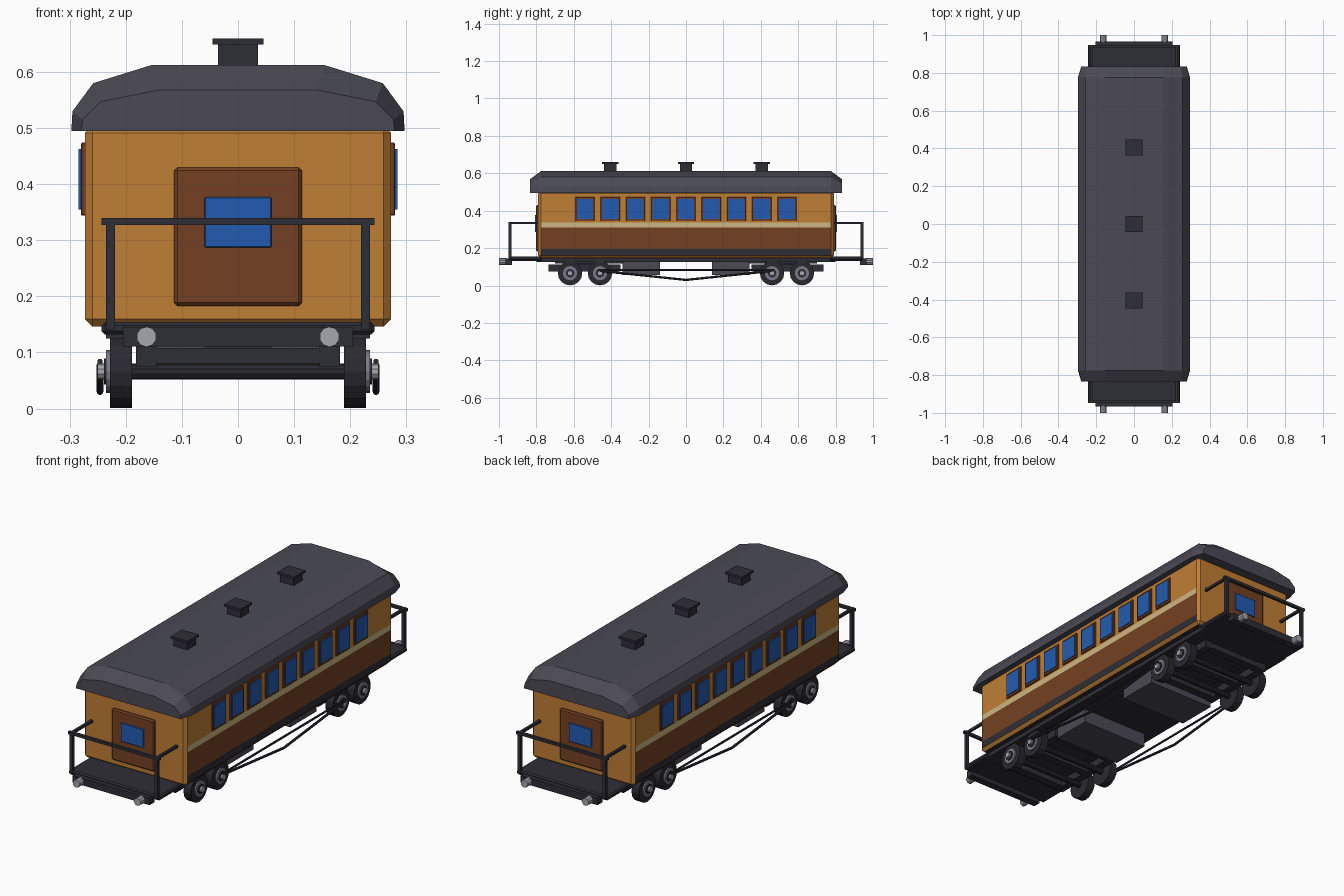
import bpy, bmesh, math
from mathutils import Vector, Matrix

if "Cube" in bpy.data.objects:
    bpy.data.objects.remove(bpy.data.objects["Cube"])


def material(name, r, g, b):
    m = bpy.data.materials.new(name)
    m.diffuse_color = (r, g, b, 1)
    m.use_nodes = True
    m.node_tree.nodes["Principled BSDF"].inputs["Base Color"].default_value = m.diffuse_color
    return m


ORANGE = material("orange paint", 0.53, 0.21, 0.035)
BROWN = material("brown paint", 0.175, 0.053, 0.016)
CREAM = material("cream stripe", 0.62, 0.47, 0.23)
BLUE = material("blue glass", 0.016, 0.105, 0.44)
ROOF = material("roof grey", 0.070, 0.068, 0.090)
DARK = material("dark iron", 0.027, 0.027, 0.037)
TYRE = material("black iron", 0.022, 0.022, 0.028)
HUB = material("hub grey", 0.20, 0.195, 0.25)
STEEL = material("light steel", 0.38, 0.38, 0.43)


def finish(name, bm, *mats):
    bmesh.ops.recalc_face_normals(bm, faces=bm.faces)
    me = bpy.data.meshes.new(name)
    bm.to_mesh(me)
    bm.free()
    for m in mats:
        me.materials.append(m)
    ob = bpy.data.objects.new(name, me)
    bpy.context.collection.objects.link(ob)
    return ob


def box_bm(x, y, z, bevel=0):
    """Box from (low, high) ranges on each axis."""
    bm = bmesh.new()
    size = [abs(r[1] - r[0]) for r in (x, y, z)]
    mid = [(r[0] + r[1]) / 2 for r in (x, y, z)]
    bmesh.ops.create_cube(bm, size=1, matrix=Matrix.Translation(mid) @ Matrix.Diagonal((*size, 1)))
    if bevel:
        bmesh.ops.bevel(bm, geom=bm.edges[:], offset=bevel, segments=1, affect='EDGES')
    return bm


def box(name, mat, x, y, z, bevel=0):
    return finish(name, box_bm(x, y, z, bevel), mat)


def rod(name, mat, a, b, r, sides=16):
    """Cylinder between two points."""
    a, b = Vector(a), Vector(b)
    rot = (b - a).to_track_quat('Z', 'Y').to_matrix().to_4x4()
    bm = bmesh.new()
    bmesh.ops.create_cone(bm, cap_ends=True, segments=sides, radius1=r, radius2=r,
                          depth=(b - a).length, matrix=Matrix.Translation((a + b) / 2) @ rot)
    return finish(name, bm, mat)


# Carriage body, with painted bands on the long sides
bm = box_bm((-0.273, 0.273), (-0.79, 0.79), (0.146, 0.505), 0.014)
for z in (0.195, 0.31, 0.337):
    bmesh.ops.bisect_plane(bm, geom=bm.verts[:] + bm.edges[:] + bm.faces[:],
                           plane_co=(0, 0, z), plane_no=(0, 0, 1))
bm.normal_update()
for f in bm.faces:
    z = f.calc_center_median().z
    if abs(f.normal.x) > 0.9:
        f.material_index = 3 if z < 0.195 else 1 if z < 0.31 else 2 if z < 0.337 else 0
    elif f.normal.z < -0.9:
        f.material_index = 3
finish("body", bm, ORANGE, BROWN, CREAM, DARK)

# Roof: lofted arch, drawn in at both ends
full = [(0.297, 0.495), (0.295, 0.53), (0.258, 0.58), (0.155, 0.612)]
small = [(0.279, 0.495), (0.277, 0.515), (0.245, 0.547), (0.14, 0.568)]
bm = bmesh.new()
rings = []
for y, half in ((-0.835, small), (-0.775, full), (0.775, full), (0.835, small)):
    outline = half + [(-x, z) for x, z in reversed(half)]
    rings.append([bm.verts.new((x, y, z)) for x, z in outline])
for a, b in zip(rings, rings[1:]):
    for i in range(8):
        j = (i + 1) % 8
        bm.faces.new((a[i], a[j], b[j], b[i]))
bm.faces.new(rings[0])
bm.faces.new(rings[-1])
finish("roof", bm, ROOF)

# Roof vents
for y in (-0.405, 0, 0.405):
    box("vent_post", DARK, (-0.036, 0.036), (y - 0.033, y + 0.033), (0.60, 0.65))
    box("vent_cap", DARK, (-0.045, 0.045), (y - 0.043, y + 0.043), (0.649, 0.66))

# Side windows
for s in (-1, 1):
    for i in range(-4, 5):
        y = i * 0.135
        box("window_frame", BROWN, (s * 0.270, s * 0.280), (y - 0.051, y + 0.051), (0.344, 0.474), 0.002)
        box("window_glass", BLUE, (s * 0.278, s * 0.284), (y - 0.043, y + 0.043), (0.355, 0.463))

# Floor frame and battery boxes
box("underframe", DARK, (-0.235, 0.235), (-0.80, 0.80), (0.125, 0.15))
for s in (-1, 1):
    box("equipment_box", ROOF, (-0.18, 0.18), (s * 0.14, s * 0.34), (0.057, 0.126))

for s in (-1, 1):
    # End door
    box("end_door", BROWN, (-0.114, 0.114), (s * 0.78, s * 0.803), (0.183, 0.43), 0.006)
    box("door_glass", BLUE, (-0.06, 0.06), (s * 0.80, s * 0.808), (0.287, 0.377), 0.002)

    # End platform with beam and buffers
    box("platform", DARK, (-0.243, 0.243), (s * 0.77, s * 0.945), (0.132, 0.154), 0.006)
    box("buffer_beam", DARK, (-0.205, 0.205), (s * 0.93, s * 0.966), (0.111, 0.145))

    # Railing
    box("top_rail", DARK, (-0.243, 0.243), (s * 0.934, s * 0.948), (0.327, 0.34))
    for x in (-1, 1):
        rod("buffer", STEEL, (x * 0.163, s * 0.96, 0.128), (x * 0.163, s, 0.128), 0.018, 10)
        box("rail_post", DARK, (x * 0.219, x * 0.235), (s * 0.933, s * 0.948), (0.14, 0.335))
        box("side_rail", DARK, (x * 0.221, x * 0.233), (s * 0.79, s * 0.94), (0.328, 0.34))

    # Wheel truck frame
    box("truck_plate", DARK, (-0.12, 0.12), (s * 0.20, s * 0.70), (0.118, 0.127))
    for x in (-1, 1):
        box("truck_side", DARK, (x * 0.145, x * 0.182), (s * 0.35, s * 0.735), (0.075, 0.112))
    for y in (0.37, 0.54, 0.715):
        box("truck_crossbeam", DARK, (-0.15, 0.15), (s * (y - 0.02), s * (y + 0.02)), (0.08, 0.108))
    box("truck_pivot", DARK, (-0.06, 0.06), (s * 0.50, s * 0.58), (0.10, 0.13))

    # Wheels, hubs and axles
    for y in (s * 0.46, s * 0.62):
        rod("axle", TYRE, (-0.2, y, 0.066), (0.2, y, 0.066), 0.014, 10)
        for x in (-1, 1):
            rod("wheel", TYRE, (x * 0.189, y, 0.066), (x * 0.228, y, 0.066), 0.065)
            rod("wheel_disc", HUB, (x * 0.22, y, 0.066), (x * 0.235, y, 0.066), 0.038)
            rod("wheel_boss", DARK, (x * 0.23, y, 0.066), (x * 0.239, y, 0.066), 0.023)
            rod("hub_cap", STEEL, (x * 0.23, y, 0.066), (x * 0.250, y, 0.066), 0.014, 10)

    # Truss rods along each side
    x = s * 0.246
    rod("straight_tie_rod", DARK, (x, -0.47, 0.084), (x, 0.47, 0.084), 0.005, 8)
    for y in (-1, 1):
        rod("truss_rod", DARK, (x, y * 0.46, 0.078), (x, 0, 0.030), 0.006, 8)
